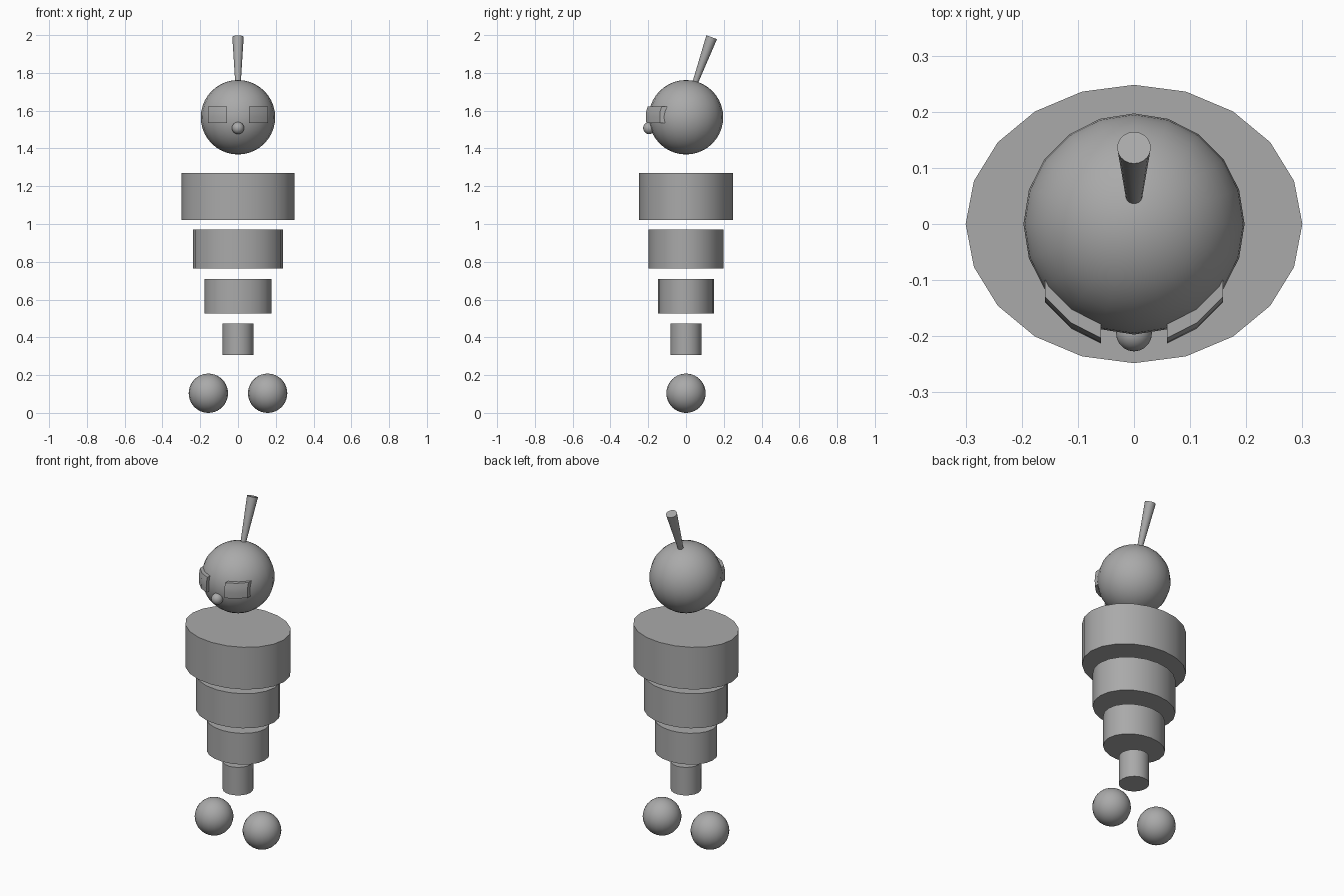
import bpy, bmesh, math
from mathutils import Vector

if "Cube" in bpy.data.objects:
    bpy.data.objects.remove(bpy.data.objects["Cube"])

grey = bpy.data.materials.new("mid grey")
grey.diffuse_color = (0.4, 0.4, 0.4, 1)
grey.use_nodes = True
grey.node_tree.nodes["Principled BSDF"].inputs["Base Color"].default_value = grey.diffuse_color
SIDES = 20


def finish(obj, name):
    obj.name = name
    obj.data.materials.append(grey)
    bpy.ops.object.select_all(action='DESELECT')
    obj.select_set(True)
    bpy.context.view_layer.objects.active = obj
    bpy.ops.object.transform_apply(location=False, rotation=True, scale=True)
    bpy.ops.object.shade_smooth_by_angle(angle=math.radians(30))


def ball(name, centre, radius):
    bpy.ops.mesh.primitive_uv_sphere_add(segments=SIDES, ring_count=SIDES,
                                         radius=radius, location=centre)
    finish(bpy.context.object, name)


def tier(name, rx, ry, z0, z1):
    bpy.ops.mesh.primitive_cylinder_add(vertices=SIDES, radius=1, depth=z1 - z0,
                                        location=(0, 0, (z0 + z1) / 2))
    obj = bpy.context.object
    obj.scale = (rx, ry, 1)
    finish(obj, name)


# stacked body, separated by gaps
tier("chest", 0.30, 0.248, 1.02, 1.27)
tier("waist", 0.238, 0.198, 0.765, 0.97)
tier("hips", 0.178, 0.147, 0.525, 0.71)
tier("lower_stem", 0.082, 0.082, 0.307, 0.473)

# floating feet
for side, label in ((-1, "left"), (1, "right")):
    ball(label + "_foot", (side * 0.157, 0, 0.104), 0.104)

# head and nose
ball("head", (0, 0, 1.565), 0.197)
ball("nose", (0, -0.195, 1.508), 0.032)

# antenna: a cone widening upward and leaning back
base, tip = Vector((0, 0.05, 1.752)), Vector((0, 0.136, 1.989))
axis = tip - base
bpy.ops.mesh.primitive_cone_add(vertices=SIDES, radius1=0.015, radius2=0.03,
                                depth=axis.length, location=(base + tip) / 2)
antenna = bpy.context.object
antenna.rotation_euler = axis.to_track_quat('Z', 'Y').to_euler()
finish(antenna, "antenna")

# eyes: curved blocks whose front follows the head
COLUMNS = ((0.059, -0.213), (0.1125, -0.186), (0.159, -0.139))
ROWS = ((1.534, 0.003), (1.567, 0.0), (1.595, 0.002), (1.622, 0.010))


def eye(name, side):
    bm = bmesh.new()
    front = [[bm.verts.new((side * x, y + inset, z)) for x, y in COLUMNS]
             for z, inset in ROWS]
    for low, high in zip(front, front[1:]):
        for i in range(len(COLUMNS) - 1):
            bm.faces.new((low[i], low[i + 1], high[i + 1], high[i]))
    # back of the block sits inside the head
    ext = bmesh.ops.extrude_face_region(bm, geom=bm.faces[:], use_keep_orig=True)
    for v in ext["geom"]:
        if isinstance(v, bmesh.types.BMVert):
            v.co.y = -0.1
    bmesh.ops.recalc_face_normals(bm, faces=bm.faces[:])
    mesh = bpy.data.meshes.new(name)
    bm.to_mesh(mesh)
    bm.free()
    obj = bpy.data.objects.new(name, mesh)
    bpy.context.collection.objects.link(obj)
    finish(obj, name)


eye("left_eye", -1)
eye("right_eye", 1)
